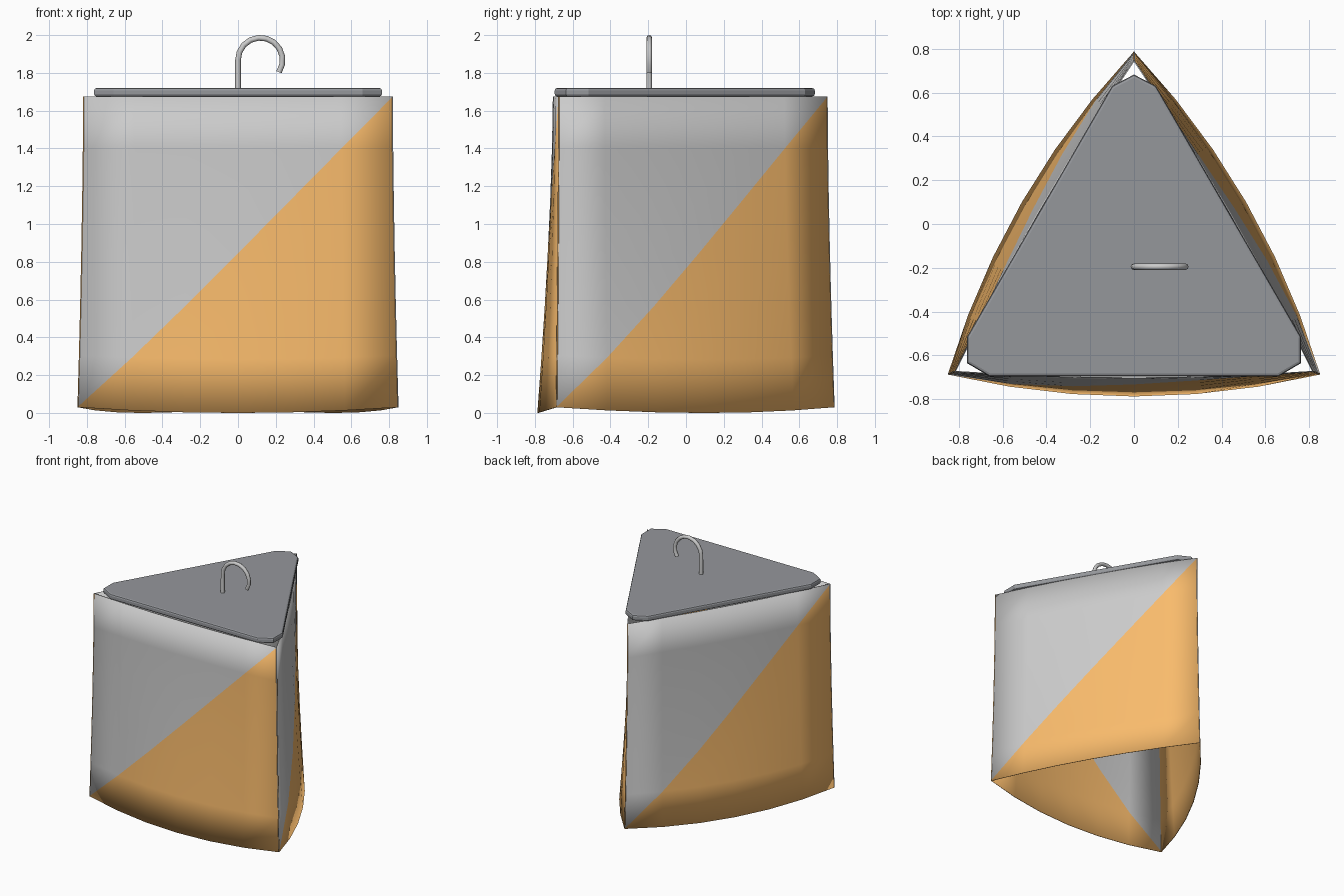
import bpy, bmesh, math
from mathutils import Vector

if "Cube" in bpy.data.objects:
    bpy.data.objects.remove(bpy.data.objects["Cube"])


def material(name, rgb):
    m = bpy.data.materials.new(name)
    m.diffuse_color = (*rgb, 1)
    m.use_nodes = True
    m.node_tree.nodes["Principled BSDF"].inputs["Base Color"].default_value = m.diffuse_color
    return m


white = material("white_cloth", (0.8, 0.8, 0.8))
orange = material("orange_cloth", (0.95, 0.5, 0.15))
dark = material("dark_plastic", (0.3, 0.31, 0.33))
steel = material("steel", (0.6, 0.6, 0.6))


def add_object(name, bm, mats):
    bmesh.ops.recalc_face_normals(bm, faces=bm.faces)
    mesh = bpy.data.meshes.new(name)
    bm.to_mesh(mesh)
    bm.free()
    ob = bpy.data.objects.new(name, mesh)
    bpy.context.collection.objects.link(ob)
    for m in mats:
        mesh.materials.append(m)
    return ob


def smooth(ob, angle=30):
    bpy.ops.object.select_all(action='DESELECT')
    ob.select_set(True)
    bpy.context.view_layer.objects.active = ob
    bpy.ops.object.shade_smooth_by_angle(angle=math.radians(angle))


# Cloth panels: each spans two corner edges and billows outward toward the hem
TOP, HEM, N = 1.675, 0.03, 6
top_corners = [Vector((-0.82, -0.675)), Vector((0.82, -0.675)), Vector((0, 0.75))]
hem_corners = [Vector((-0.85, -0.687)), Vector((0.85, -0.687)), Vector((0, 0.787))]


def cloth_point(side, u, v):
    flare = (1 - v) ** 1.6
    a, b = (top_corners[k].lerp(hem_corners[k], flare) for k in (side, (side + 1) % 3))
    d = (b - a).normalized()
    arch = 4 * u * (1 - u)
    p = a.lerp(b, u) + Vector((d.y, -d.x)) * arch * (0.03 + 0.07 * flare)
    z = HEM + (TOP - HEM) * v - 0.03 * arch * (1 - v) ** 2
    return (p.x, p.y, z)


for side, name in enumerate(("front_panel", "right_panel", "left_panel")):
    bm = bmesh.new()
    g = [[bm.verts.new(cloth_point(side, i / N, j / N)) for j in range(N + 1)]
         for i in range(N + 1)]
    for i in range(N):
        for j in range(N):
            a, b, c, d = g[i][j], g[i + 1][j], g[i + 1][j + 1], g[i][j + 1]
            if i == j:
                bm.faces.new((a, b, c)).material_index = 1
                bm.faces.new((a, c, d)).material_index = 0
            else:
                bm.faces.new((a, b, c, d)).material_index = int(i > j)
    panel = add_object(name, bm, (white, orange))
    smooth(panel)
    sol = panel.modifiers.new("thickness", 'SOLIDIFY')
    sol.thickness = 0.005
    sol.offset = -1

# Top plate: triangle with clipped corners and rounded rims
half = [(0.66, -0.695), (0.762, -0.635), (0.762, -0.515), (0.10, 0.63)]
outline = half + [(0, 0.682)] + [(-x, y) for x, y in reversed(half)]
bm = bmesh.new()
base = bm.faces.new([bm.verts.new((x, y, 1.675)) for x, y in outline])
ext = bmesh.ops.extrude_face_region(bm, geom=[base])
bmesh.ops.translate(bm, vec=(0, 0, 0.045),
                    verts=[v for v in ext["geom"] if isinstance(v, bmesh.types.BMVert)])
rims = [e for e in bm.edges if abs(e.verts[0].co.z - e.verts[1].co.z) < 1e-5]
bmesh.ops.bevel(bm, geom=rims, offset=0.013, segments=2, profile=0.5, affect='EDGES')
add_object("top_plate", bm, (dark,))

# Hanging hook: straight stem and a bent arc
R, CX, CZ = 0.118, 0.118, 1.868
path = [(0, 1.70)]
for k in range(11):
    t = math.radians(180 - 213 * k / 10)
    path.append((CX + R * math.cos(t), CZ + R * math.sin(t)))
cu = bpy.data.curves.new("hook", 'CURVE')
cu.dimensions = '3D'
cu.bevel_depth = 0.015
cu.bevel_resolution = 2
cu.use_fill_caps = True
sp = cu.splines.new('POLY')
sp.points.add(len(path) - 1)
for p, (x, z) in zip(sp.points, path):
    p.co = (x, -0.195, z, 1)
cu.materials.append(steel)
hook = bpy.data.objects.new("hook", cu)
bpy.context.collection.objects.link(hook)
